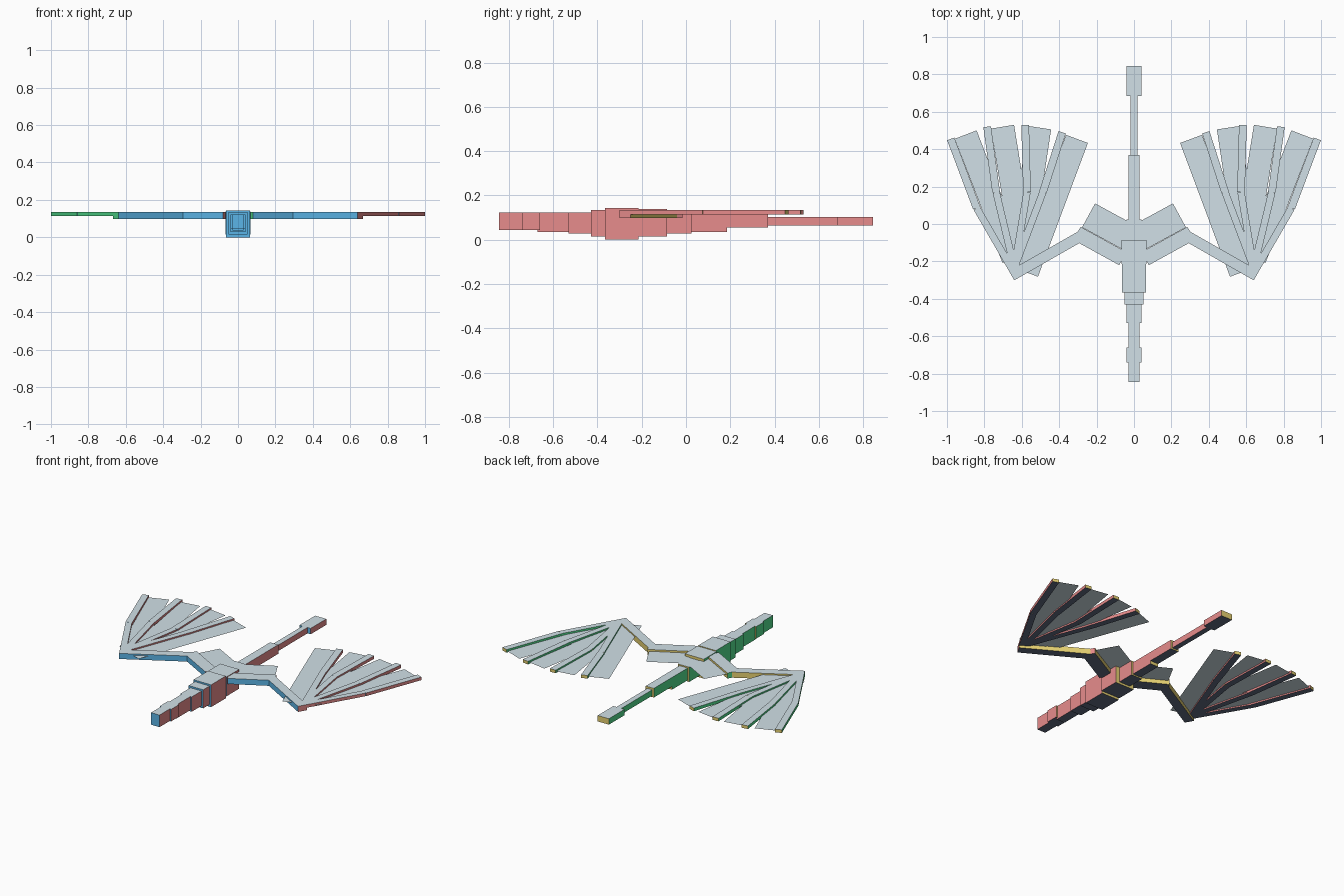
import bpy
from math import atan2, hypot
from mathutils import Matrix, Vector

# Remove the default cube only
default_cube = bpy.data.objects.get("Cube")
if default_cube:
    bpy.data.objects.remove(default_cube, do_unlink=True)


def srgb_to_linear(value):
    value = value / 255
    return value / 12.92 if value <= 0.04045 else ((value + 0.055) / 1.055) ** 2.4


def make_material(name, red, green, blue):
    colour = [srgb_to_linear(channel) for channel in (red, green, blue)] + [1.0]
    material = bpy.data.materials.new(name)
    material.use_nodes = True
    material.diffuse_color = colour
    shader = material.node_tree.nodes["Principled BSDF"]
    shader.inputs["Base Color"].default_value = colour
    shader.inputs["Roughness"].default_value = 0.9
    return material


# One colour for each facing direction
materials = [
    make_material("pale_grey_top", 209, 224, 231),
    make_material("slate_underside", 96, 107, 128),
    make_material("rose_left_side", 236, 143, 143),
    make_material("green_right_side", 82, 222, 142),
    make_material("blue_front", 95, 188, 240),
    make_material("yellow_back", 242, 220, 120),
]
TOP, UNDERSIDE, LEFT, RIGHT, FRONT, BACK = range(len(materials))


def direction_slot(normal):
    """Pick the colour slot from the dominant axis of a face normal."""
    axis = max(range(3), key=lambda i: abs(normal[i]))
    positive = normal[axis] > 0
    if axis == 0:
        return LEFT if positive else RIGHT
    if axis == 1:
        return BACK if positive else FRONT
    return TOP if positive else UNDERSIDE


def colour_by_direction(obj):
    for material in materials:
        obj.data.materials.append(material)
    for face in obj.data.polygons:
        face.material_index = direction_slot(face.normal)


def lay_along(obj, start, end, width, low, high):
    """Scale and turn a unit mesh so it runs along a ground-plan line."""
    run, rise = end[0] - start[0], end[1] - start[1]
    centre = Vector(((start[0] + end[0]) / 2, (start[1] + end[1]) / 2, (low + high) / 2))
    turn = Matrix.Rotation(atan2(rise, run), 4, "Z")
    size = Matrix.Diagonal((hypot(run, rise), width, max(high - low, 0.001), 1))
    obj.data.transform(Matrix.Translation(centre) @ turn @ size)
    obj.data.update()


def beam(name, start, end, width, low, high):
    """Box with a colour for each direction."""
    bpy.ops.mesh.primitive_cube_add(size=1)
    obj = bpy.context.object
    obj.name = name
    lay_along(obj, start, end, width, low, high)
    colour_by_direction(obj)


def sheet(name, start, end, width, height):
    """Flat rectangular skin panel."""
    bpy.ops.mesh.primitive_plane_add(size=1)
    obj = bpy.context.object
    obj.name = name
    lay_along(obj, start, end, width, height, height)
    obj.data.materials.append(materials[TOP])


# Head, neck, body and tail: name, front y, back y, width, bottom z, top z
spine = [
    ("snout", -0.845, -0.74, 0.06, 0.045, 0.123),
    ("head", -0.74, -0.66, 0.08, 0.045, 0.123),
    ("upper_neck", -0.67, -0.53, 0.06, 0.035, 0.123),
    ("middle_neck", -0.53, -0.43, 0.08, 0.027, 0.123),
    ("lower_neck", -0.43, -0.365, 0.104, 0.014, 0.134),
    ("chest", -0.365, -0.215, 0.126, 0, 0.144),
    ("torso", -0.215, -0.085, 0.136, 0.014, 0.139),
    ("hips", -0.085, 0.025, 0.08, 0.027, 0.122),
    ("tail_root", 0.025, 0.185, 0.058, 0.035, 0.114),
    ("middle_tail", 0.185, 0.37, 0.058, 0.055, 0.114),
    ("thin_tail", 0.37, 0.685, 0.035, 0.064, 0.102),
    ("tail_tip", 0.685, 0.845, 0.08, 0.064, 0.102),
]
for name, front, back, width, low, high in spine:
    beam(name, (0, front), (0, back), width, low, high)

# Wing layout for the +x side
WRIST = (0.64, -0.235)
fingers = [  # tip, knuckle, root
    ((0.98, 0.455), (0.841, 0.085), (0.625, -0.289)),
    ((0.785, 0.52), (0.737, 0.17), WRIST),
    ((0.582, 0.53), (0.572, 0.17), WRIST),
    ((0.384, 0.49), (0.487, 0.17), WRIST),
]
panels = [  # outer end and wrist end of each skin panel
    ((0.9, 0.478), (0.645, -0.185)),
    ((0.703, 0.52), (0.58, -0.235)),
    ((0.505, 0.515), (0.606, -0.16)),
    ((0.305, 0.455), (0.572, -0.26)),
]

for side, sign in (("left", 1), ("right", -1)):
    def place(point):
        return (sign * point[0], point[1])

    # Arm bones
    beam(side + "_upper_arm", place((0.06, -0.185)), place((0.305, -0.05)), 0.08, 0.099, 0.135)
    beam(side + "_forearm", place((0.276, -0.06)), place((0.654, -0.276)), 0.057, 0.099, 0.135)

    # Skin behind the shoulder
    sheet(side + "_shoulder_skin", place((0.03, -0.07)), place((0.243, 0.046)), 0.146, 0.124)

    # Jointed fingers
    for number, (tip, knuckle, root) in enumerate(fingers, 1):
        label = f"{side}_finger_{number}"
        beam(label + "_outer", place(knuckle), place(tip), 0.041, 0.115, 0.135)
        beam(label + "_inner", place(root), place(knuckle), 0.038, 0.115, 0.135)

    # Wing skin panels, stepped slightly so they do not overlap
    for number, (outer, inner) in enumerate(panels, 1):
        sheet(f"{side}_wing_skin_{number}", place(inner), place(outer), 0.125, 0.122 + number / 1000)
